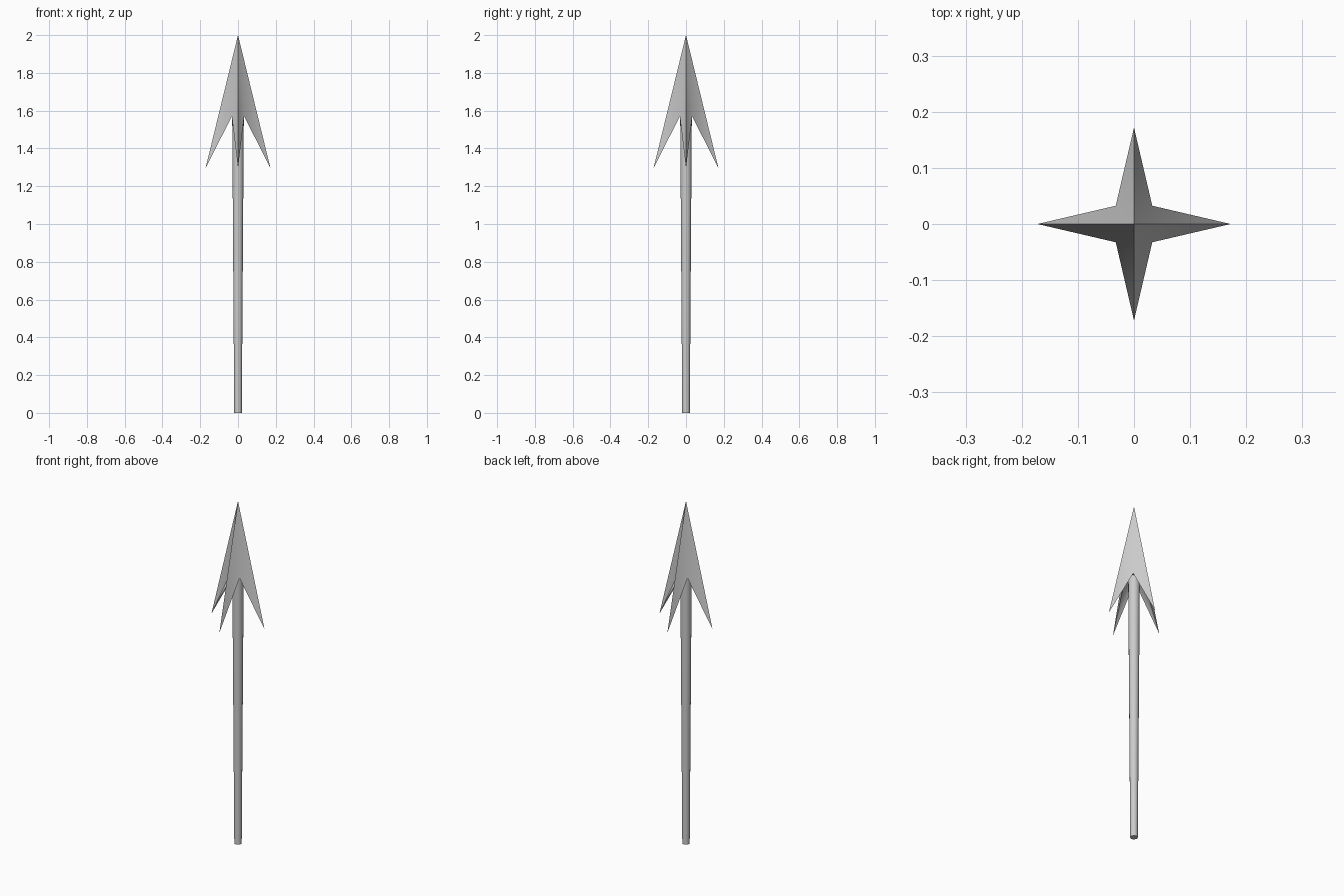
import bpy, bmesh, math

if "Cube" in bpy.data.objects:
    bpy.data.objects.remove(bpy.data.objects["Cube"])


def add_object(name, bm):
    bmesh.ops.recalc_face_normals(bm, faces=bm.faces[:])
    mesh = bpy.data.meshes.new(name)
    bm.to_mesh(mesh)
    bm.free()
    obj = bpy.data.objects.new(name, mesh)
    bpy.context.collection.objects.link(obj)
    bpy.ops.object.select_all(action='DESELECT')
    obj.select_set(True)
    bpy.context.view_layer.objects.active = obj
    bpy.ops.object.shade_smooth_by_angle(angle=math.radians(75))
    return obj


# Tapered round shaft, running up into the head
SHAFT_TOP = 1.6
bm = bmesh.new()
bmesh.ops.create_cone(bm, cap_ends=True, segments=16, radius1=0.02,
                      radius2=0.031, depth=SHAFT_TOP)
bmesh.ops.translate(bm, verts=bm.verts[:], vec=(0, 0, SHAFT_TOP / 2))
add_object("shaft", bm)

# Four-barbed head: swept barb tips alternating with raised valleys
bm = bmesh.new()
apex = bm.verts.new((0, 0, 2))
rim = []
for i in range(8):
    r, z = (0.172, 1.295) if i % 2 == 0 else (0.046, 1.57)
    a = math.radians(45 * i)
    rim.append(bm.verts.new((r * math.cos(a), r * math.sin(a), z)))
for i in range(8):
    bm.faces.new((apex, rim[i], rim[(i + 1) % 8]))
# Undersides of the barbs and the square between them
for i in range(0, 8, 2):
    bm.faces.new((rim[i], rim[i - 1], rim[i + 1]))
bm.faces.new(rim[1::2])
add_object("barbed_head", bm)
